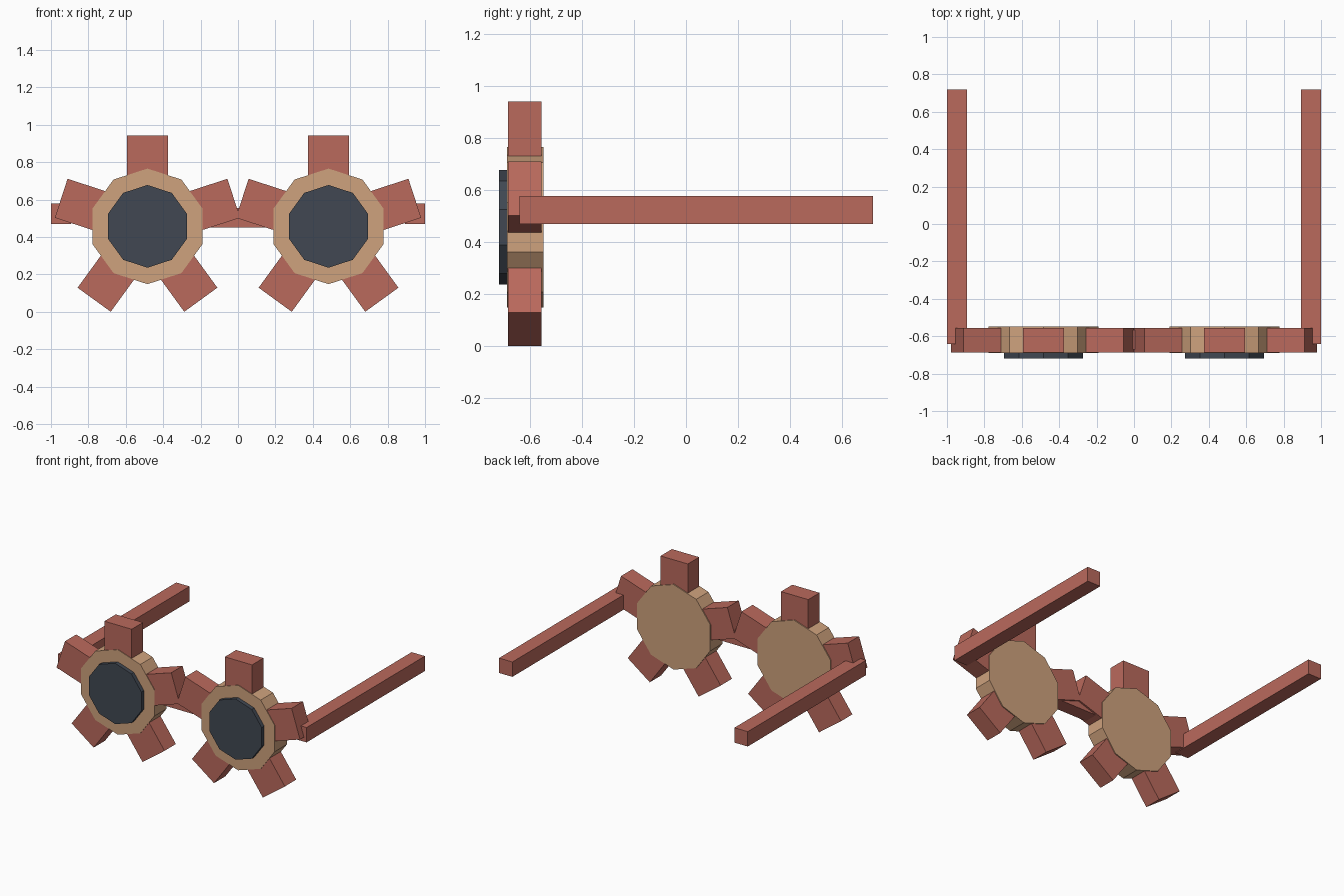
import bpy, math
from mathutils import Matrix, Vector

if "Cube" in bpy.data.objects:
    bpy.data.objects.remove(bpy.data.objects["Cube"])


def material(name, rgb):
    m = bpy.data.materials.new(name)
    m.diffuse_color = (*rgb, 1)
    m.use_nodes = True
    m.node_tree.nodes["Principled BSDF"].inputs["Base Color"].default_value = m.diffuse_color
    return m


RED = material("dusty red", (0.49, 0.142, 0.108))
TAN = material("tan", (0.62, 0.36, 0.205))
DARK = material("dark slate", (0.052, 0.064, 0.085))

CX, CZ = 0.484, 0.457      # lens centre
PETAL_R, PETAL_W = 0.485, 0.219


def box(name, lo, hi, mat, matrix=Matrix()):
    """Box between two corners, then moved by a matrix."""
    bpy.ops.mesh.primitive_cube_add(size=1)
    ob = bpy.context.object
    ob.name = name
    lo, hi = Vector(lo), Vector(hi)
    ob.data.transform(matrix @ Matrix.Translation((lo + hi) / 2)
                      @ Matrix.Diagonal((*(hi - lo), 1)))
    ob.data.materials.append(mat)
    return ob


def disc(name, x, radius, y0, y1, mat):
    """Ten-sided disc facing the front, one corner pointing up."""
    bpy.ops.mesh.primitive_cylinder_add(vertices=10, radius=radius, depth=y1 - y0)
    ob = bpy.context.object
    ob.name = name
    ob.data.transform(Matrix.Translation((x, (y0 + y1) / 2, CZ))
                      @ Matrix.Rotation(math.pi / 2, 4, 'X'))
    ob.data.materials.append(mat)
    return ob


for side, s in (("left", -1), ("right", 1)):
    # Flower centre and lens
    disc(f"{side}_rim", s * CX, 0.309, -0.69, -0.549, TAN)
    disc(f"{side}_lens", s * CX, 0.221, -0.719, -0.66, DARK)
    # Five petals around the rim
    for i in range(5):
        place = (Matrix.Translation((s * CX, 0, CZ))
                 @ Matrix.Rotation(i * math.tau / 5, 4, 'Y'))
        box(f"{side}_petal_{i + 1}", (-PETAL_W / 2, -0.686, 0.2),
            (PETAL_W / 2, -0.556, PETAL_R), RED, place)
    # Temple arm
    x0, x1 = sorted((s * 0.893, s * 1.0))
    box(f"{side}_temple", (x0, -0.641, 0.47), (x1, 0.719, 0.578), RED)

# Bridge between the rims
box("bridge", (-0.22, -0.672, 0.45), (0.22, -0.568, 0.555), RED)
